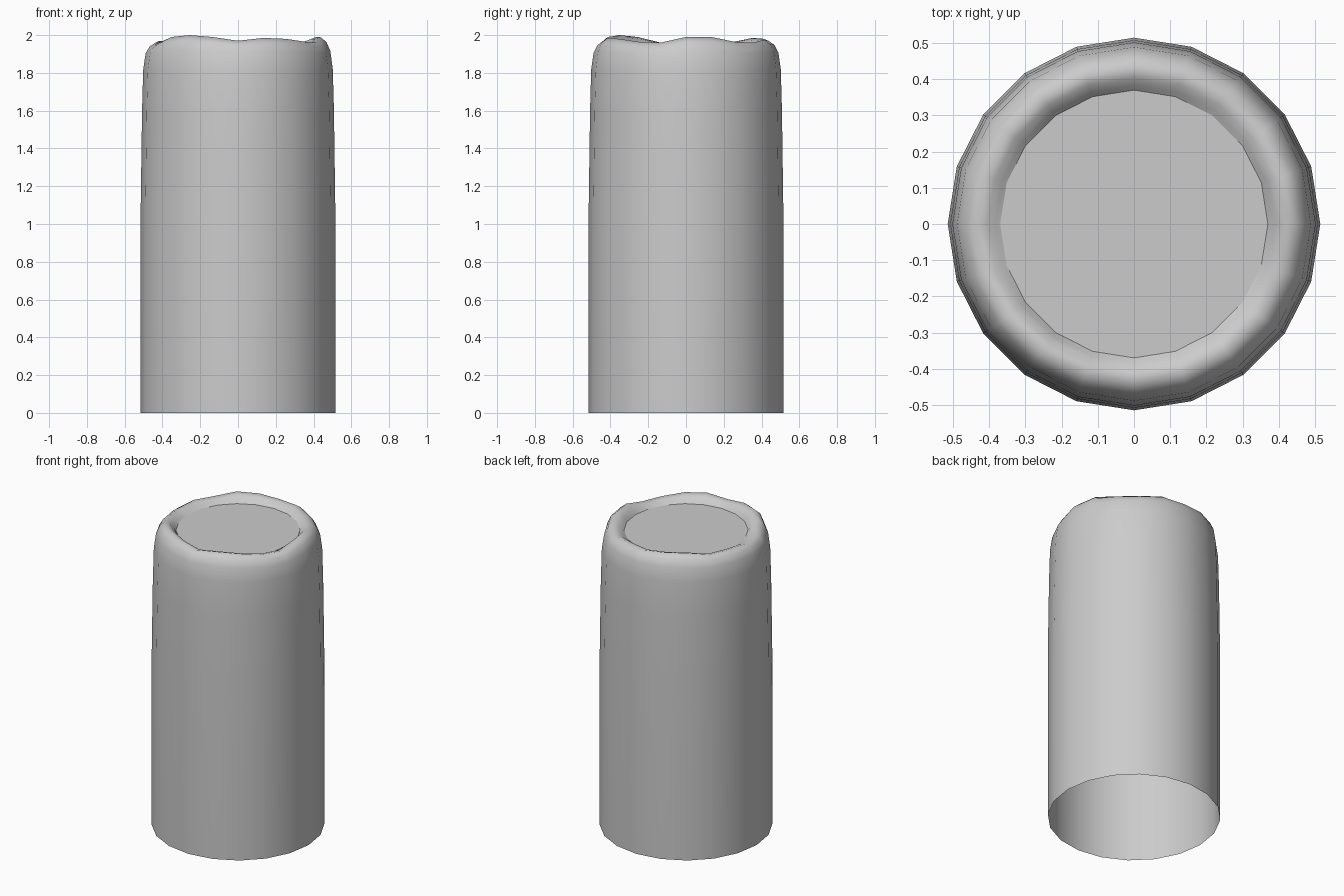
import bpy, bmesh, math

cube = bpy.data.objects.get("Cube")
if cube:
    bpy.data.objects.remove(cube)

SIDES = 20
# Height of the wavy rim at each side, as hundredths below the full height
DIPS = [1, 1, 3.5, 4, 2.5, 3, 2, 1.5, 3.5, 3, 4, 4, 1, 0, 1, 3, 1.5, 2, 3.5, 4]

wax = bpy.data.materials.new("grey_wax")
wax.use_nodes = True
wax.diffuse_color = (0.6, 0.6, 0.6, 1)
wax.node_tree.nodes["Principled BSDF"].inputs["Base Color"].default_value = wax.diffuse_color


def ring(bm, radius, height, wave=0):
    """One ring of vertices, lowered by a share of the rim's wave."""
    verts = []
    for i, dip in enumerate(DIPS):
        a = math.tau * i / SIDES
        verts.append(bm.verts.new((radius * math.cos(a), radius * math.sin(a),
                                   height - wave * dip / 100)))
    return verts


def finish(bm, name):
    mesh = bpy.data.meshes.new(name)
    bm.to_mesh(mesh)
    bm.free()
    mesh.materials.append(wax)
    mesh.shade_smooth()
    obj = bpy.data.objects.new(name, mesh)
    bpy.context.collection.objects.link(obj)
    return obj


# Open-bottomed body with a rounded, uneven rim: radius, height, wave share
PROFILE = [(0.515, 0, 0), (0.515, 1.1, 0), (0.508, 1.6, 0), (0.502, 1.82, 0.1),
           (0.489, 1.92, 0.4), (0.468, 1.972, 0.8), (0.436, 2, 1),
           (0.405, 1.988, 0.9), (0.383, 1.96, 0.5), (0.37, 1.935, 0)]
bm = bmesh.new()
rings = [ring(bm, *p) for p in PROFILE]
for low, high in zip(rings, rings[1:]):
    for i in range(SIDES):
        j = (i + 1) % SIDES
        bm.faces.new((low[i], low[j], high[j], high[i]))
finish(bm, "candle_body")

# Flat pool inside the rim
bm = bmesh.new()
bm.faces.new(ring(bm, 0.37, 1.935))
finish(bm, "candle_top_pool")
